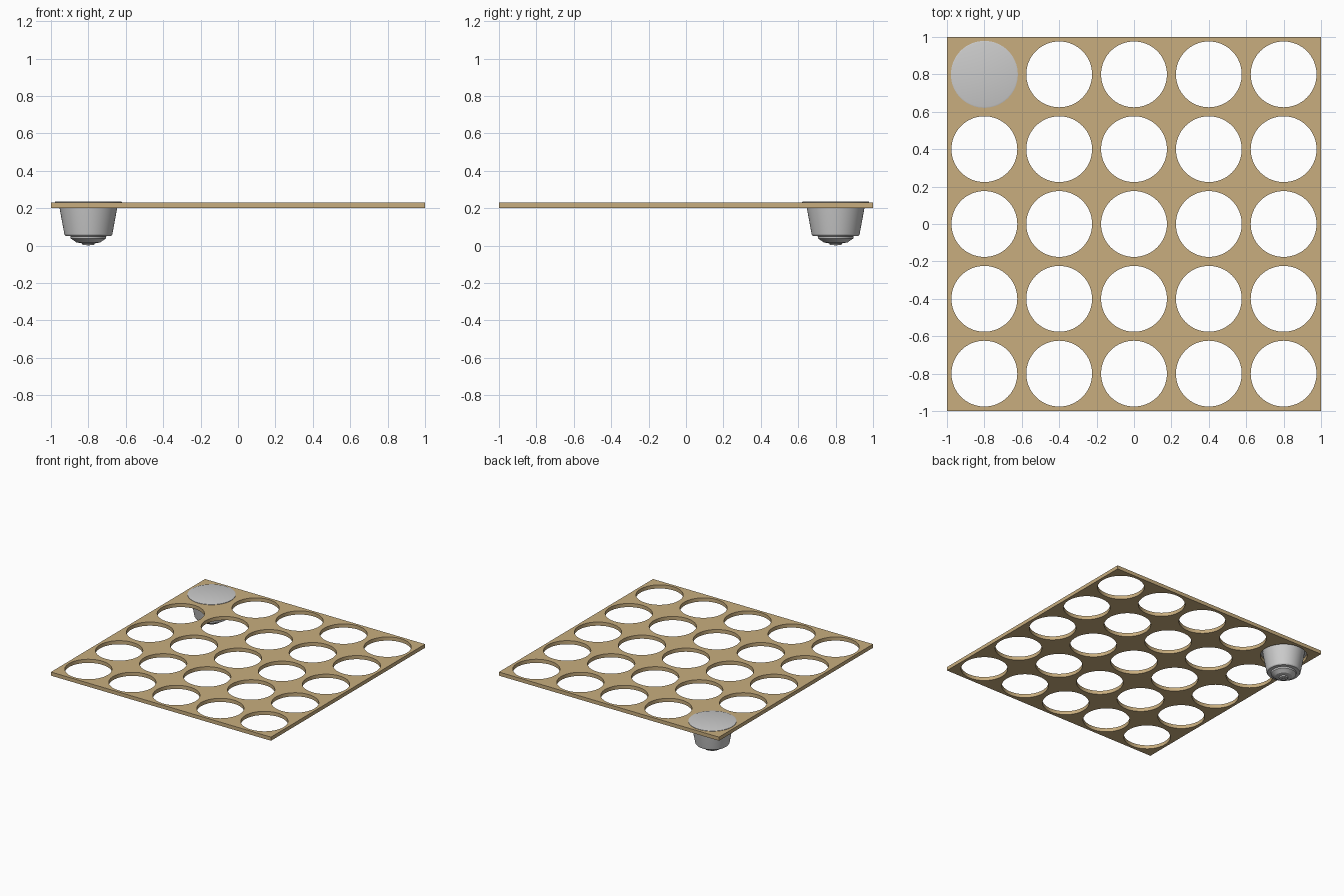
import bpy, bmesh, math

if "Cube" in bpy.data.objects:
    bpy.data.objects.remove(bpy.data.objects["Cube"])

SEG = 64


def finish(bm, name, smooth=True):
    bmesh.ops.remove_doubles(bm, verts=bm.verts, dist=1e-5)
    bmesh.ops.recalc_face_normals(bm, faces=bm.faces)
    me = bpy.data.meshes.new(name)
    bm.to_mesh(me)
    bm.free()
    ob = bpy.data.objects.new(name, me)
    bpy.context.collection.objects.link(ob)
    if smooth:
        bpy.ops.object.select_all(action='DESELECT')
        bpy.context.view_layer.objects.active = ob
        ob.select_set(True)
        bpy.ops.object.shade_smooth_by_angle(angle=math.radians(25))
    return ob


def lathe(name, profile, centre):
    # closed profile of (radius, z) points spun about a vertical axis
    bm = bmesh.new()
    vs = [bm.verts.new((r, 0, z)) for r, z in profile]
    es = [bm.edges.new(p) for p in zip(vs, vs[1:])]
    bmesh.ops.spin(bm, geom=vs + es, cent=(0, 0, 0), axis=(0, 0, 1),
                   angle=math.tau, steps=SEG)
    ob = finish(bm, name)
    ob.location = (*centre, 0)
    return ob


# tray: 5 x 5 cells, each a square with a round hole
HALF, R, Z0, Z1 = 0.2, 0.176, 0.2, 0.23
bm = bmesh.new()
for ix in range(-2, 3):
    for iy in range(-2, 3):
        cx, cy = ix * 0.4, iy * 0.4
        inner, outer = [], []
        for k in range(SEG):
            a = math.tau * k / SEG
            c, s = math.cos(a), math.sin(a)
            f = HALF / max(abs(c), abs(s))
            inner.append(bm.verts.new((cx + R * c, cy + R * s, Z0)))
            outer.append(bm.verts.new((cx + f * c, cy + f * s, Z0)))
        for k in range(SEG):
            n = (k + 1) % SEG
            bm.faces.new((inner[k], outer[k], outer[n], inner[n]))
bmesh.ops.remove_doubles(bm, verts=bm.verts, dist=1e-5)
ext = bmesh.ops.extrude_face_region(bm, geom=bm.faces[:], use_keep_orig=True)
bmesh.ops.translate(bm, vec=(0, 0, Z1 - Z0),
                    verts=[g for g in ext["geom"] if isinstance(g, bmesh.types.BMVert)])
tray = finish(bm, "tray")
wood = bpy.data.materials.new("tan_wood")
wood.diffuse_color = (0.58, 0.42, 0.21, 1)
wood.use_nodes = True
wood.node_tree.nodes["Principled BSDF"].inputs["Base Color"].default_value = wood.diffuse_color
tray.data.materials.append(wood)

# capsule cup with stepped, domed base
SPOT = (-0.8, 0.8)
lathe("capsule_cup", [
    (0, 0.008), (0.012, 0.008), (0.014, 0.003), (0.03, 0.003), (0.034, 0.012),
    (0.064, 0.017), (0.070, 0.022), (0.094, 0.038), (0.096, 0.050),
    (0.122, 0.052), (0.128, 0.060), (0.154, 0.200), (0.158, 0.231), (0, 0.231)], SPOT)

# small nozzle nub under the base
lathe("base_nub", [(0, 0), (0.010, 0), (0.010, 0.010), (0, 0.010)], SPOT)

# thin flange and foil lid resting on the tray
lathe("capsule_lid", [(0, 0.229), (0.172, 0.229), (0.179, 0.231),
                      (0.179, 0.234), (0.172, 0.236), (0, 0.236)], SPOT)
